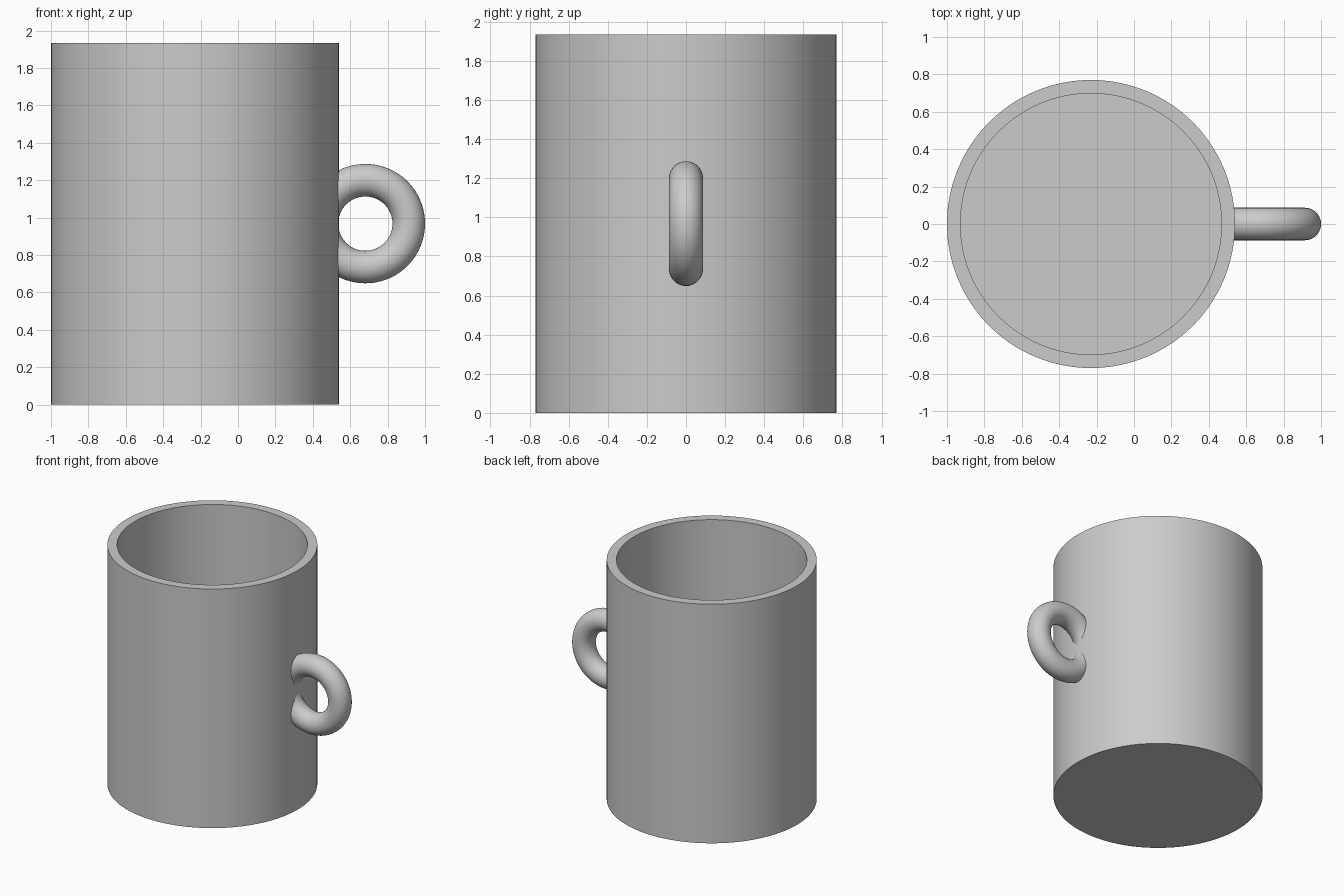
import bpy
import bmesh
import math

cube = bpy.data.objects.get("Cube")
if cube:
    bpy.data.objects.remove(cube, do_unlink=True)

OUTER, INNER, HEIGHT, FLOOR = 0.77, 0.698, 1.935, 0.07
AXIS_X = -0.23

grey = bpy.data.materials.new("light grey")
grey.use_nodes = True
grey.diffuse_color = (0.6, 0.6, 0.6, 1)
grey.node_tree.nodes["Principled BSDF"].inputs["Base Color"].default_value = (0.6, 0.6, 0.6, 1)


def finish(obj, name):
    obj.name = obj.data.name = name
    obj.data.materials.clear()
    obj.data.materials.append(grey)
    bpy.ops.object.select_all(action="DESELECT")
    obj.select_set(True)
    bpy.context.view_layer.objects.active = obj
    bpy.ops.object.shade_smooth_by_angle(angle=math.radians(35))


def cylinder(radius):
    bpy.ops.mesh.primitive_cylinder_add(vertices=128, radius=radius, depth=HEIGHT,
                                        location=(AXIS_X, 0, HEIGHT / 2))
    return bpy.context.object


# Cup body: inset the top for the rim, then push the inside down to the floor
body = cylinder(OUTER)
bm = bmesh.new()
bm.from_mesh(body.data)
top = max(bm.faces, key=lambda f: f.calc_center_median().z)
bmesh.ops.inset_region(bm, faces=[top], thickness=OUTER - INNER)
well = bmesh.ops.extrude_discrete_faces(bm, faces=[top])["faces"][0]
bmesh.ops.translate(bm, verts=well.verts, vec=(0, 0, FLOOR - HEIGHT))
bmesh.ops.recalc_face_normals(bm, faces=bm.faces)
bm.to_mesh(body.data)
bm.free()
finish(body, "cup_body")

# Handle: upright ring, trimmed so that it ends inside the cup wall
bpy.ops.mesh.primitive_torus_add(major_radius=0.232, minor_radius=0.087,
                                 major_segments=96, minor_segments=40,
                                 location=(0.681, 0, 0.968),
                                 rotation=(math.pi / 2, 0, 0))
handle = bpy.context.object
cutter = cylinder((OUTER + INNER) / 2)
cutter.name = "handle_cutter"
cutter.hide_render = True
trim = handle.modifiers.new("trim", "BOOLEAN")
trim.operation = "DIFFERENCE"
trim.solver = "EXACT"
trim.object = cutter
bpy.context.view_layer.objects.active = handle
bpy.ops.object.modifier_apply(modifier=trim.name)
bpy.data.objects.remove(cutter, do_unlink=True)
finish(handle, "handle")
